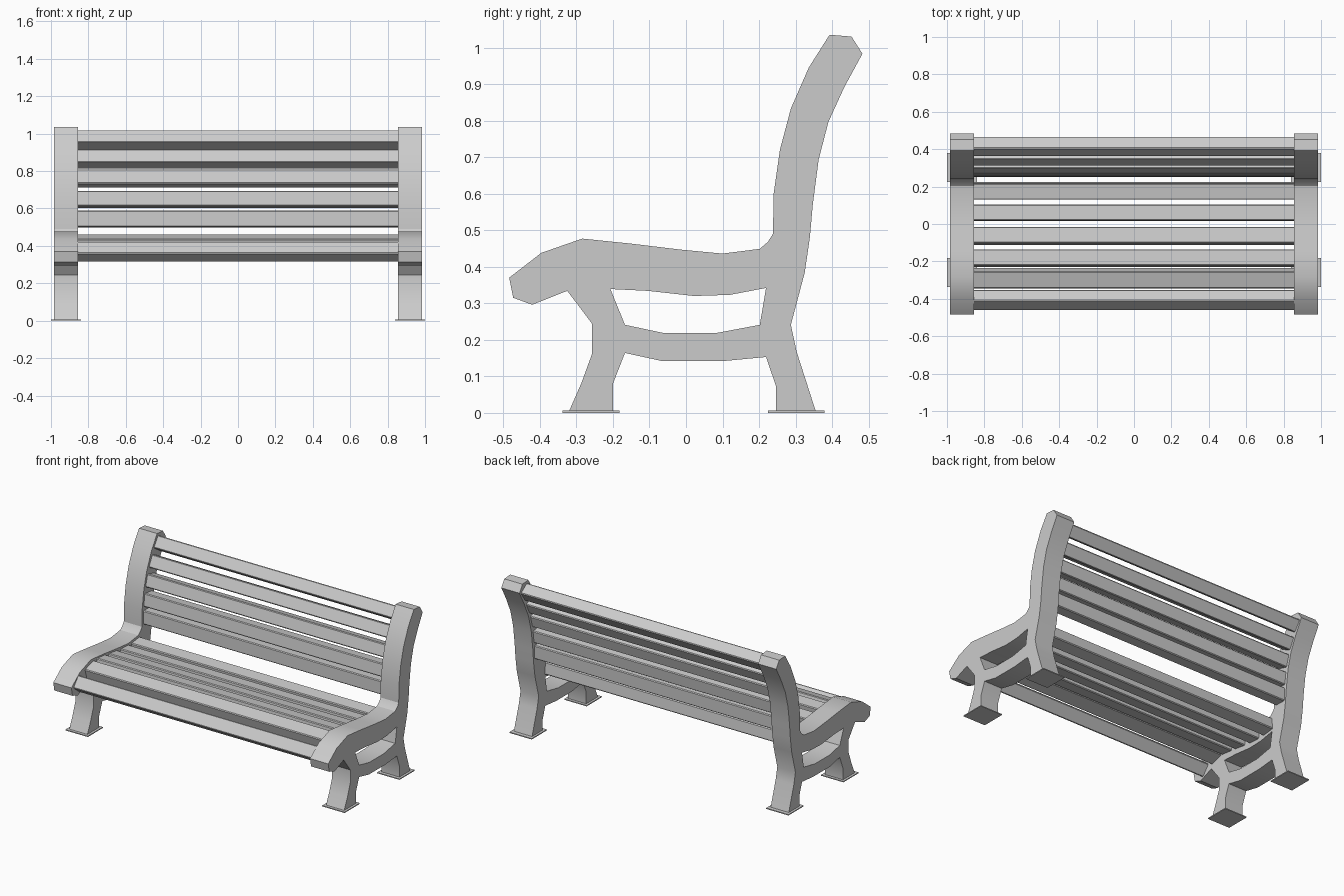
import bpy
import bmesh
from mathutils import Matrix, Vector

cube = bpy.data.objects.get("Cube")
if cube:
    bpy.data.objects.remove(cube, do_unlink=True)

# One plain grey for the whole bench
grey = bpy.data.materials.new("light_grey")
grey.use_nodes = True
grey_value = (0.6, 0.6, 0.6, 1)
grey.diffuse_color = grey_value
grey.node_tree.nodes["Principled BSDF"].inputs["Base Color"].default_value = grey_value

FRAME_X, FRAME_HALF = 0.92, 0.065
SLAT_REACH, SLAT_DEPTH = 0.86, 0.077


def add_object(name, bm):
    bmesh.ops.recalc_face_normals(bm, faces=bm.faces[:])
    mesh = bpy.data.meshes.new(name)
    bm.to_mesh(mesh)
    bm.free()
    mesh.materials.append(grey)
    obj = bpy.data.objects.new(name, mesh)
    bpy.context.collection.objects.link(obj)
    return obj


def shade_smooth(obj):
    bpy.ops.object.select_all(action="DESELECT")
    obj.select_set(True)
    bpy.context.view_layer.objects.active = obj
    bpy.ops.object.shade_smooth_by_angle()


def extrude_loops(name, loops, x_min, x_max):
    """Fill closed (y, z) loops, inner ones as holes, and extrude along x."""
    bm = bmesh.new()
    edges = []
    for loop in loops:
        verts = [bm.verts.new((x_min, y, z)) for y, z in loop]
        edges += [bm.edges.new((a, b)) for a, b in zip(verts, verts[1:] + verts[:1])]
    bmesh.ops.triangle_fill(bm, edges=edges, use_beauty=True, use_dissolve=False)
    result = bmesh.ops.extrude_face_region(bm, geom=bm.faces[:], use_keep_orig=True)
    moved = [g for g in result["geom"] if isinstance(g, bmesh.types.BMVert)]
    bmesh.ops.translate(bm, verts=moved, vec=(x_max - x_min, 0, 0))
    return add_object(name, bm)


def add_slat(name, start, end):
    """Plank whose outer face runs from start to end in the (y, z) plane."""
    a, b = Vector(start), Vector(end)
    along = (b - a).normalized()
    inward = Vector((along.y, -along.x)) * SLAT_DEPTH
    slat = extrude_loops(name, [[a, b, b + inward, a + inward]], -SLAT_REACH, SLAT_REACH)
    bevel = slat.modifiers.new("softened_edges", "BEVEL")
    bevel.width = 0.005
    bevel.segments = 1


def add_foot(name, x, y):
    bm = bmesh.new()
    place = Matrix.Translation((x, y, 0.003)) @ Matrix.Diagonal((0.16, 0.155, 0.006, 1))
    bmesh.ops.create_cube(bm, size=1, matrix=place)
    add_object(name, bm)


# End frame silhouette: armless seat side, backrest, legs and stretcher
seat_edge = [(-.484, .37), (-.396, .438), (-.284, .477), (-.148, .463),
             (-.016, .447), (.1, .436), (.202, .449), (.224, .468)]
back_front = [(.238, .49), (.24, .6), (.257, .72), (.287, .833), (.336, .945)]
back_top = [(.393, 1.035), (.453, 1.03), (.483, .983)]
back_rear = [(.434, .893), (.39, .797), (.363, .693), (.347, .57), (.339, .48), (.325, .384)]
rear_leg = [(.287, .241), (.303, .167), (.355, .005), (.246, .005), (.246, .074), (.219, .153)]
stretcher = [(.104, .142), (-.066, .142), (-.167, .164)]
front_leg = [(-.2, .08), (-.2, .005), (-.32, .005), (-.287, .08),
             (-.257, .162), (-.257, .244), (-.325, .334)]
seat_nose = [(-.421, .296), (-.473, .315)]
outline = (seat_edge + back_front + back_top + back_rear + rear_leg
           + stretcher + front_leg + seat_nose)
opening = [(-.207, .339), (-.104, .334), (.022, .32), (.12, .323), (.219, .342),
           (.202, .241), (.085, .219), (-.063, .219), (-.167, .241)]

for side, sign in (("left", 1), ("right", -1)):
    centre = sign * FRAME_X
    frame = extrude_loops(f"{side}_end_frame", [outline, opening],
                          centre - FRAME_HALF, centre + FRAME_HALF)
    shade_smooth(frame)
    add_foot(f"{side}_front_foot", centre, -.26)
    add_foot(f"{side}_rear_foot", centre, .302)

# Seat slats, front to back
seat_slats = [((-.462, .36), (-.411, .425)), ((-.345, .435), (-.255, .462)),
              ((-.222, .462), (-.135, .452)), ((-.102, .447), (-.015, .434)),
              ((.02, .43), (.105, .424)), ((.13, .424), (.216, .435))]
for number, (start, end) in enumerate(seat_slats, 1):
    add_slat(f"seat_slat_{number}", start, end)

# Backrest slats, bottom to top
back_slats = [((.252, .5), (.254, .588)), ((.257, .613), (.268, .695)),
              ((.275, .733), (.297, .81)), ((.31, .847), (.346, .918)),
              ((.36, .955), (.405, 1.02))]
for number, (start, end) in enumerate(back_slats, 1):
    add_slat(f"back_slat_{number}", start, end)
